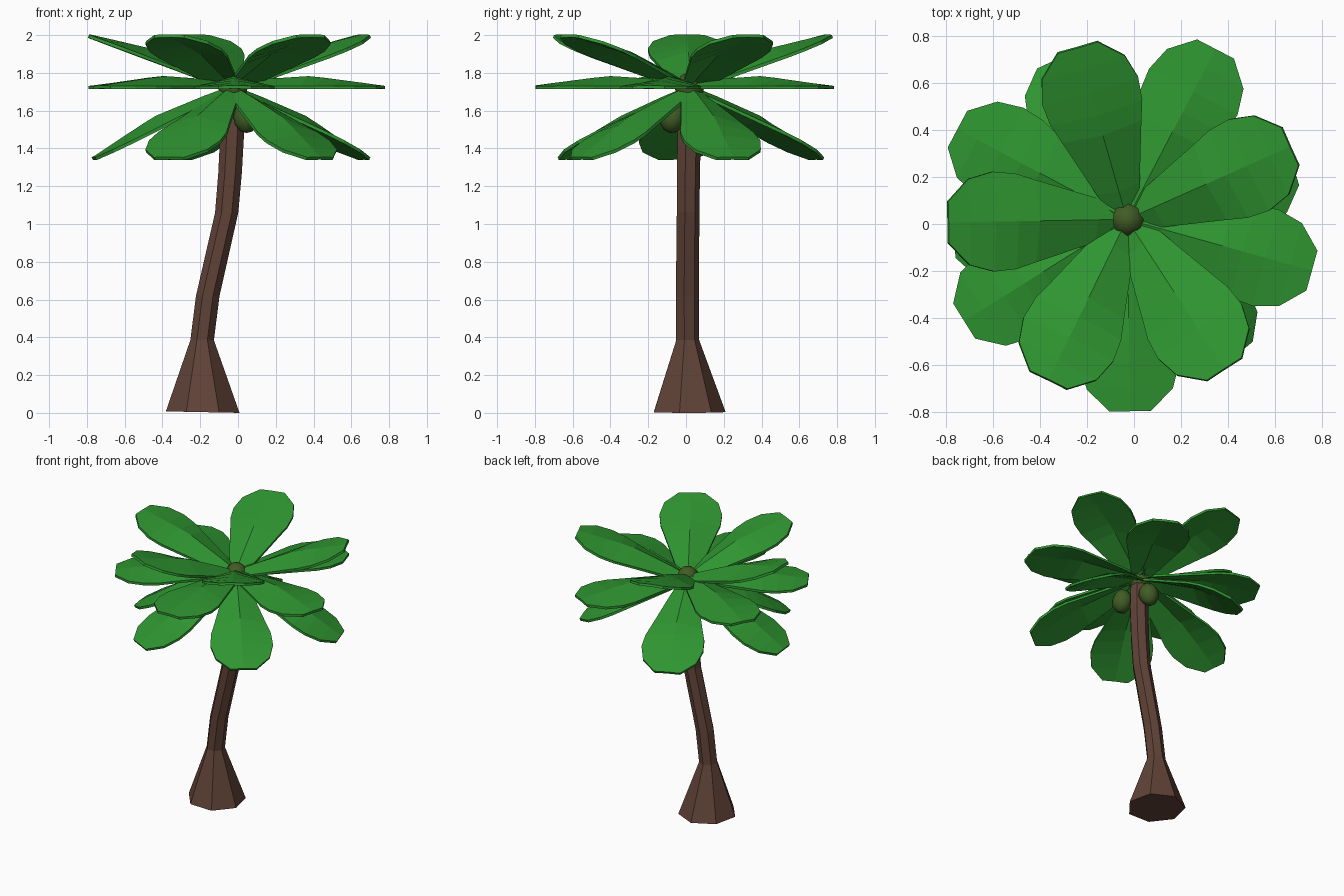
import bpy, bmesh, math
from mathutils import Matrix, Vector

if "Cube" in bpy.data.objects:
    bpy.data.objects.remove(bpy.data.objects["Cube"])


def material(name, rgb):
    m = bpy.data.materials.new(name)
    m.diffuse_color = (*rgb, 1)
    m.use_nodes = True
    m.node_tree.nodes["Principled BSDF"].inputs["Base Color"].default_value = m.diffuse_color
    return m


LEAF = material("leaf green", (0.028, 0.30, 0.030))
BARK = material("bark brown", (0.115, 0.055, 0.038))
NUT = material("nut olive", (0.052, 0.108, 0.018))


def finish(bm, name, mat):
    bmesh.ops.recalc_face_normals(bm, faces=bm.faces)
    me = bpy.data.meshes.new(name)
    bm.to_mesh(me)
    bm.free()
    me.materials.append(mat)
    ob = bpy.data.objects.new(name, me)
    bpy.context.collection.objects.link(ob)
    return ob


# Trunk: seven-sided rings swept along a leaning path (x, y, z, radius)
RINGS = [(-0.187, 0.01, 0.0, 0.20), (-0.19, 0.006, 0.385, 0.064),
         (-0.16, 0.004, 0.62, 0.064), (-0.06, 0.008, 1.06, 0.063),
         (-0.042, 0.01, 1.27, 0.064), (-0.03, 0.014, 1.5, 0.065),
         (-0.03, 0.016, 1.72, 0.06)]
SIDES = 7
bm = bmesh.new()
rings = []
for x, y, z, r in RINGS:
    ring = []
    for i in range(SIDES):
        a = math.pi / 2 + math.tau * i / SIDES
        dz = 0.008 * (1 - math.cos(a)) / 2 if z == 0 else 0
        ring.append(bm.verts.new((x + r * math.cos(a), y + r * math.sin(a), z + dz)))
    rings.append(ring)
for lo, hi in zip(rings, rings[1:]):
    for i in range(SIDES):
        j = (i + 1) % SIDES
        bm.faces.new((lo[i], lo[j], hi[j], hi[i]))
bm.faces.new(rings[0])
bm.faces.new(rings[-1])
finish(bm, "trunk", BARK)

# Leaf: paddle outline (distance, half width, midrib height), folded along the midrib
OUTLINE = [(0.0, 0.045, 0.02), (0.15, 0.095, 0.035), (0.42, 0.175, 0.052),
           (0.51, 0.203, 0.043), (0.61, 0.212, 0.03), (0.72, 0.183, 0.016),
           (0.815, 0.088, 0.003)]
THICK = 0.017


def leaf(name, azimuth, tilt, base):
    bm = bmesh.new()
    layers = []
    for dz in (0, THICK):
        layers.append([[bm.verts.new((r, s * w, dz + (h if s == 0 else 0)))
                        for s in (-1, 0, 1)] for r, w, h in OUTLINE])
    for rows in layers:
        for a, b in zip(rows, rows[1:]):
            for k in (0, 1):
                bm.faces.new((a[k], b[k], b[k + 1], a[k + 1]))
    rims = [[row[0] for row in rows] + [rows[-1][1]] +
            [row[2] for row in reversed(rows)] + [rows[0][1]] for rows in layers]
    n = len(rims[0])
    for i in range(n):
        j = (i + 1) % n
        bm.faces.new((rims[0][i], rims[0][j], rims[1][j], rims[1][i]))
    bm.transform(Matrix.Translation((-0.03, 0.02, base))
                 @ Matrix.Rotation(math.radians(azimuth), 4, 'Z')
                 @ Matrix.Rotation(math.radians(-tilt), 4, 'Y'))
    finish(bm, name, LEAF)


# Crown: three tiers of five leaves
TIERS = {"upper_leaf": (20.5, 1.70, (24, 106, 181, 244, 303)),
         "middle_leaf": (0, 1.714, (62.5, 152, 212, 271, 344.5)),
         "lower_leaf": (-26, 1.695, (18, 114, 186, 243, 309))}
for tier, (tilt, base, angles) in TIERS.items():
    for n, az in enumerate(angles):
        leaf(f"{tier}_{n + 1}", az, tilt, base)


# Crown bud and hanging nuts: low-sided smooth balls
def ball(name, centre, radius, height, lean=0):
    bm = bmesh.new()
    bmesh.ops.create_uvsphere(bm, u_segments=8, v_segments=6, radius=1)
    for f in bm.faces:
        f.smooth = True
    bm.transform(Matrix.Translation(centre) @ Matrix.Rotation(lean, 4, 'X')
                 @ Matrix.Diagonal(Vector((radius, radius, height, 1))))
    finish(bm, name, NUT)


ball("crown_bud", (-0.027, 0.018, 1.72), 0.078, 0.08)
ball("front_nut", (0.045, -0.07, 1.565), 0.07, 0.085, -0.2)
ball("back_nut", (-0.03, 0.12, 1.565), 0.07, 0.085, 0.2)
